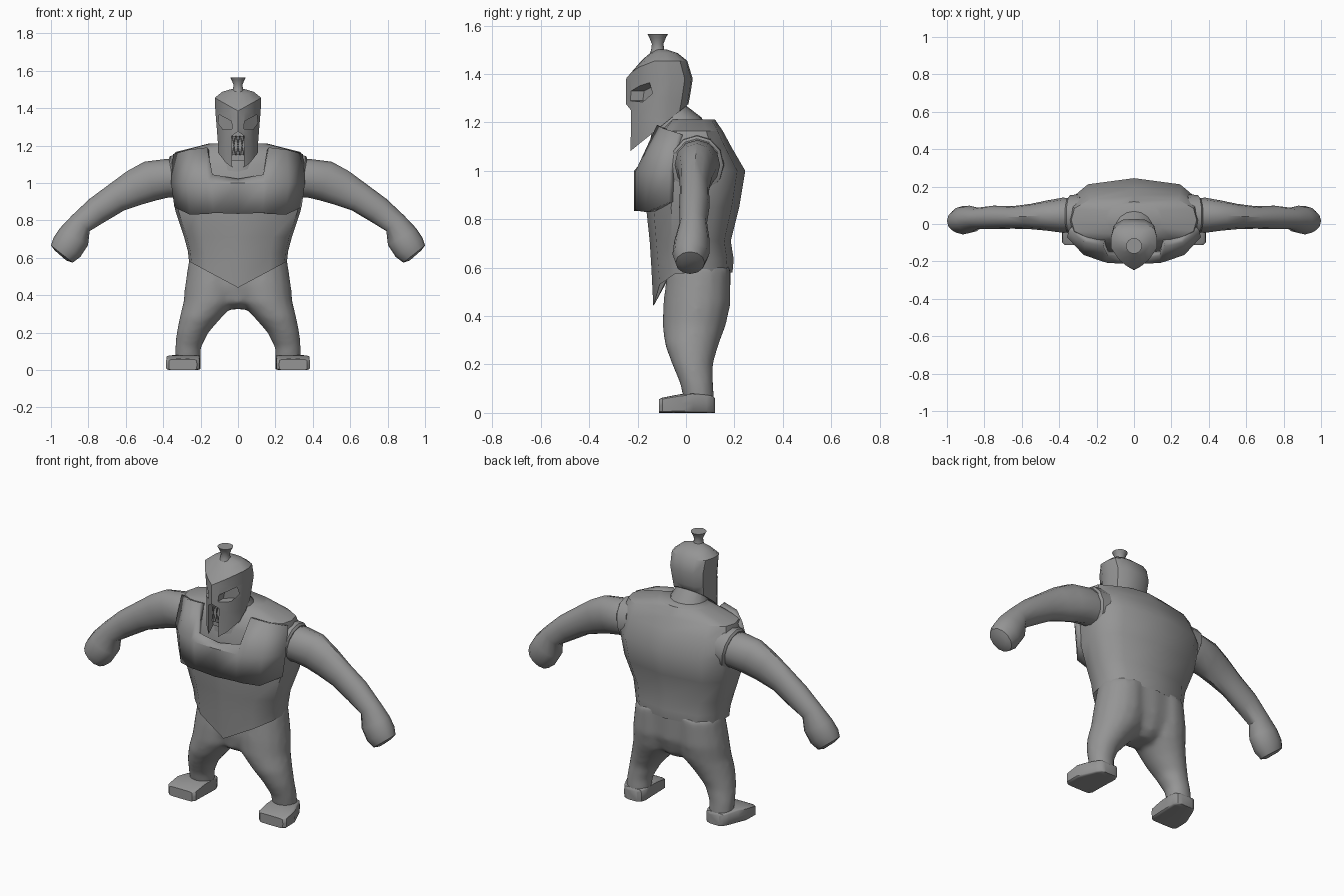
import bpy, bmesh, math
from mathutils import Vector

cube = bpy.data.objects.get("Cube")
if cube:
    bpy.data.objects.remove(cube, do_unlink=True)

grey = bpy.data.materials.new("plain grey")
grey.use_nodes = True
shade = (0.3, 0.3, 0.3, 1)
grey.diffuse_color = shade
grey.node_tree.nodes["Principled BSDF"].inputs["Base Color"].default_value = shade


def add_loft(bm, rings):
    """Skin a list of equal-length rings and close both ends."""
    rows = [[bm.verts.new(p) for p in r] for r in rings]
    n = len(rows[0])
    for a, b in zip(rows, rows[1:]):
        for i in range(n):
            j = (i + 1) % n
            bm.faces.new((a[i], a[j], b[j], b[i]))
    bm.faces.new(rows[0])
    bm.faces.new(rows[-1])


def finish(name, bm, angle=35):
    bmesh.ops.recalc_face_normals(bm, faces=bm.faces)
    mesh = bpy.data.meshes.new(name)
    bm.to_mesh(mesh)
    bm.free()
    obj = bpy.data.objects.new(name, mesh)
    bpy.context.collection.objects.link(obj)
    mesh.materials.append(grey)
    smooth(obj, angle)
    return obj


def smooth(obj, angle):
    bpy.ops.object.select_all(action='DESELECT')
    obj.select_set(True)
    bpy.context.view_layer.objects.active = obj
    bpy.ops.object.shade_smooth_by_angle(angle=math.radians(angle))


def loft(name, rings, angle=35):
    bm = bmesh.new()
    add_loft(bm, rings)
    return finish(name, bm, angle)


def oval(c, u, v, n=16, power=2):
    """Superellipse ring around c spanned by the half axes u and v."""
    pts = []
    for i in range(n):
        a = math.tau * i / n
        ca, sa = math.cos(a), math.sin(a)
        e = 2 / power
        pts.append(Vector(c) + Vector(u) * math.copysign(abs(ca) ** e, ca)
                   + Vector(v) * math.copysign(abs(sa) ** e, sa))
    return pts


def level(z, cx, rx, front, back):
    return oval((cx, (front + back) / 2, z), (rx, 0, 0), (0, (back - front) / 2, 0))


def plan(template, z, w, front, back, zfront=None):
    """Mirrored ring from a half plan; its front can dip to zfront."""
    zf = z if zfront is None else zfront
    half = [(x * w, front + t * (back - front), zf + (z - zf) * x if t < 0.5 else z)
            for x, t in template]
    return half + [(-x, y, h) for x, y, h in reversed(half[1:-1])]


def tube(path, s):
    """Limb along a path of (x, y, z, thickness, depth), s picks the side."""
    pts = [Vector(p[:3]) for p in path]
    rings = []
    for i, p in enumerate(path):
        d = pts[min(i + 1, len(pts) - 1)] - pts[max(i - 1, 0)]
        up = Vector((-d.z, 0, d.x)).normalized() * p[3]
        ring = oval(pts[i], up, (0, p[4], 0), 12)
        rings.append([(s * q.x, q.y, q.z) for q in ring])
    return rings


# Vest body with a pointed front hem and a pinched lower back
body = [(0, 0), (.65, .08), (.95, .27), (1, .5), (.95, .74), (.7, .92), (0, 1)]
loft("vest", [plan(body, *r) for r in (
    (.605, .22, -.07, .16, .57),
    (.58, .262, -.135, .192, .44),
    (.635, .268, -.143, .197, .60),
    (.71, .288, -.15, .185),
    (.85, .335, -.165, .22),
    (1.0, .352, -.165, .245),
    (1.1, .352, -.14, .187),
    (1.165, .335, -.11, .152),
    (1.212, .15, -.07, .12))], 42)

# Raised chest panel with a scooped neckline
columns = [  # x, y, bottom, middle, top, top y
    (0, -.215, .835, 1.0, 1.022, -.18),
    (.14, -.208, .84, 1.0, 1.045, -.175),
    (.17, -.2, .835, 1.0, 1.19, -.12),
    (.27, -.165, .83, 1.0, 1.178, -.1),
    (.358, -.07, .87, 1.0, 1.155, -.03)]
columns = [(-c[0],) + c[1:] for c in reversed(columns[1:])] + columns
bm = bmesh.new()
grid = [[bm.verts.new(p) for p in ((x * .95, y, lo), (x, y, mid), (x * .97, ty, hi))]
        for x, y, lo, mid, hi, ty in columns]
for a, b in zip(grid, grid[1:]):
    for k in range(2):
        bm.faces.new((a[k], b[k], b[k + 1], a[k + 1]))
panel = finish("chest_panel", bm, 40)
thick = panel.modifiers.new("thickness", 'SOLIDIFY')
thick.thickness = .04
thick.offset = -1

# Neck
loft("neck", [level(*r) for r in (
    (1.06, 0, .14, -.15, .08), (1.15, 0, .125, -.145, .09),
    (1.22, 0, .1, -.13, .065), (1.27, 0, .08, -.13, 0),
    (1.33, 0, .08, -.15, -.02))], 60)

# Trousers: hips and legs blended into one skin
bm = bmesh.new()
add_loft(bm, [level(*r) for r in (
    (.325, 0, .06, -.02, .11), (.36, 0, .14, -.075, .15),
    (.45, 0, .265, -.09, .182), (.63, 0, .252, -.078, .187))])
for s in (1, -1):
    add_loft(bm, [level(z, s * cx, rx, f, b) for z, cx, rx, f, b in (
        (.03, .268, .068, -.005, .12), (.12, .267, .07, -.025, .113),
        (.2, .243, .086, -.058, .112), (.28, .2, .113, -.088, .135),
        (.36, .152, .141, -.098, .165), (.45, .138, .146, -.095, .185),
        (.6, .13, .132, -.078, .185))])
legs = finish("trousers", bm, 180)
skin = legs.modifiers.new("blend", 'REMESH')
skin.mode = 'VOXEL'
skin.voxel_size = .015
skin.use_smooth_shade = True
relax = legs.modifiers.new("relax", 'SMOOTH')
relax.factor = .5
relax.iterations = 7

# Limbs, built for both sides
for side, s in (("left", 1), ("right", -1)):
    loft(side + "_arm", tube((
        (.30, .045, 1.025, .10, .09), (.38, .047, 1.025, .103, .094),
        (.47, .045, 1.01, .108, .08), (.55, .04, .975, .098, .068),
        (.65, .035, .922, .08, .06), (.75, .035, .855, .074, .063),
        (.84, .03, .785, .063, .057), (.878, .025, .712, .088, .073),
        (.915, .02, .655, .088, .076), (.942, .017, .62, .074, .06),
        (.949, .017, .612, .04, .035)), s), 40)

    # Armhole rim
    loft(side + "_armhole_rim", [
        oval((s * x, .045, 1.025), (0, ry, 0), (s * .02, 0, rz), 12)
        for x, ry, rz in ((.28, .114, .124), (.342, .11, .12), (.35, .098, .108))])

    # Foot with a broad toe and a rounded heel
    loft(side + "_foot", [
        oval((s * cx, y, h / 2), (rx, 0, 0), (0, 0, h / 2), 16, 9)
        for y, cx, rx, h in ((-.112, .295, .075, .056), (-.098, .295, .09, .063),
                             (-.02, .293, .091, .078), (.03, .282, .081, .08),
                             (.085, .27, .07, .075), (.112, .268, .056, .07),
                             (.12, .268, .035, .06))], 40)

# Helmet block with a ridged front
shell = [(0, 0), (.3, .075), (.62, .2), (1, .47), (1, .68), (.88, .88), (.5, .98), (0, 1)]
helmet = loft("helmet", [plan(shell, *r) for r in (
    (1.03, .1, -.247, -.01),
    (1.22, .108, -.247, -.002),
    (1.3, .114, -.247, .015),
    (1.38, .121, -.247, .028),
    (1.455, .124, -.245, .005, 1.385),
    (1.487, .085, -.18, -.035, 1.46),
    (1.502, .035, -.13, -.08))])


# Cuts: slanted jaw line, mouth slot and eye holes
def prism(outline, a, b):
    return [[a(*p) for p in outline], [b(*p) for p in outline]]


jaw = [(-.3, 1.025), (.06, 1.316), (.06, .98), (-.3, .98)]
mouth = [(-.028, .99), (.028, .99), (.035, 1.25), (0, 1.275), (-.035, 1.25)]
eye = [(.03, 1.29), (.08, 1.285), (.106, 1.32), (.1, 1.365), (.035, 1.33)]
cuts = [prism(jaw, lambda y, z: (-.3, y, z), lambda y, z: (.3, y, z)),
        prism(mouth, lambda x, z: (x, -.35, z), lambda x, z: (x, -.185, z))]
for s in (1, -1):
    cuts.append(prism(eye, lambda x, z: (s * x, -.35, z),
                      lambda x, z: (s * x, -.21 + 1.05 * x, z)))
cutters = []
for rings in cuts:
    cutter = loft("helmet_cutter", rings)
    cutter.hide_render = True
    mod = helmet.modifiers.new("cut", 'BOOLEAN')
    mod.operation = 'DIFFERENCE'
    mod.solver = 'EXACT'
    mod.object = cutter
    cutters.append(cutter)
deps = bpy.context.evaluated_depsgraph_get()
carved = bpy.data.meshes.new_from_object(helmet.evaluated_get(deps))
helmet.modifiers.clear()
helmet.data = carved
for cutter in cutters:
    bpy.data.objects.remove(cutter, do_unlink=True)
smooth(helmet, 42)

# Teeth in two rows
bm = bmesh.new()
for root, tip in ((1.25, 1.2), (1.15, 1.2)):
    for x in (-.022, 0, .022):
        add_loft(bm, [oval((x, -.192, root), (.011, 0, 0), (0, .012, 0), 6),
                      oval((x, -.2, tip), (.001, 0, 0), (0, .001, 0), 6)])
finish("teeth", bm)

# Crest knob
loft("crest", [level(z, 0, r, -.117 - r, -.117 + r) for z, r in (
    (1.48, .034), (1.5, .027), (1.525, .024), (1.55, .034), (1.565, .042))])
